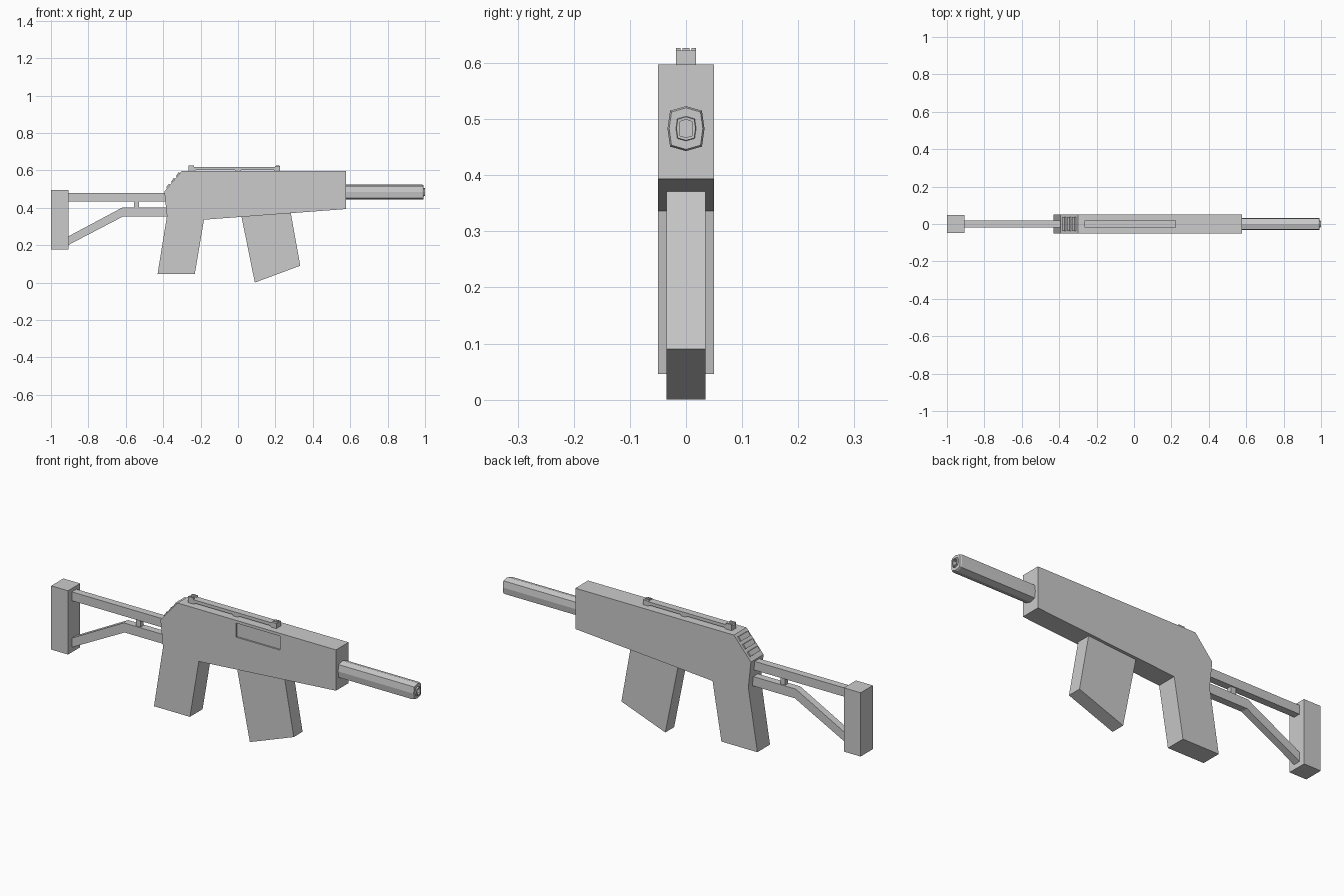
import bpy, bmesh, math
from mathutils import Vector

if "Cube" in bpy.data.objects:
    bpy.data.objects.remove(bpy.data.objects["Cube"])


def mesh_object(name, bm):
    bmesh.ops.recalc_face_normals(bm, faces=bm.faces)
    me = bpy.data.meshes.new(name)
    bm.to_mesh(me)
    bm.free()
    ob = bpy.data.objects.new(name, me)
    bpy.context.collection.objects.link(ob)
    return ob


def plate(name, profile, half):
    """Extrude an x-z profile symmetrically along y."""
    bm = bmesh.new()
    face = bm.faces.new([bm.verts.new((x, -half, z)) for x, z in profile])
    ext = bmesh.ops.extrude_face_region(bm, geom=[face])
    verts = [v for v in ext["geom"] if isinstance(v, bmesh.types.BMVert)]
    bmesh.ops.translate(bm, verts=verts, vec=(0, 2 * half, 0))
    return mesh_object(name, bm)


def box(name, x0, x1, y0, y1, z0, z1):
    bm = bmesh.new()
    bmesh.ops.create_cube(bm, size=1)
    bmesh.ops.scale(bm, verts=bm.verts, vec=(x1 - x0, y1 - y0, z1 - z0))
    bmesh.ops.translate(bm, verts=bm.verts,
                        vec=((x0 + x1) / 2, (y0 + y1) / 2, (z0 + z1) / 2))
    return mesh_object(name, bm)


def octagon_lathe(name, stations, zc):
    """Skin octagonal rings (x, half width, half height) along x, capping both ends."""
    bm = bmesh.new()
    shape = [(0, 1), (.86, .8), (1, 0), (.86, -.8), (0, -1), (-.86, -.8), (-1, 0), (-.86, .8)]
    rings = [[bm.verts.new((x, a * w, zc + b * h)) for a, b in shape]
             for x, w, h in stations]
    for r, s in zip(rings, rings[1:]):
        for i in range(8):
            j = (i + 1) % 8
            bm.faces.new((r[i], r[j], s[j], s[i]))
    bm.faces.new(rings[0])
    bm.faces.new(rings[-1])
    return mesh_object(name, bm)


# Body with sloped rear and raked grip
body = plate("body", [(-.30, .597), (.577, .597), (.577, .393), (-.182, .336),
                      (-.231, .046), (-.43, .046), (-.38, .355), (-.394, .487)], .05)

# Recessed side port, on the front side only
cutter = box("port_cutter", .025, .267, -.07, -.042, .513, .583)
cutter.hide_render = True
cutter.hide_viewport = True
cut = body.modifiers.new("port", 'BOOLEAN')
cut.object = cutter
cut.operation = 'DIFFERENCE'
cut.solver = 'EXACT'

# Ribs across the rear slope
low, high = Vector((-.394, .487)), Vector((-.30, .597))
along = (high - low).normalized()
out = Vector((-along.y, along.x))
for i, t in enumerate((.25, .53, .81)):
    c = low.lerp(high, t)
    pts = [c - along * .014 - out * .008, c - along * .014 + out * .006,
           c + along * .010 + out * .009, c + along * .014 - out * .008]
    plate(f"slope_rib_{i + 1}", [tuple(p) for p in pts], .037)

# Box magazine
plate("magazine", [(.01, .395), (.277, .40), (.333, .09), (.09, 0)], .035)

# Barrel with raised muzzle lip and bore
octagon_lathe("barrel", [(.56, .033, .040), (.985, .033, .040), (.993, .030, .037),
                         (.993, .018, .022), (1.0, .017, .021), (1.0, .012, .016),
                         (.96, .012, .016)], .483)

# Sight bar on top, with rear notch and front post
plate("sight_bar", [(-.265, .592), (-.265, .619), (.225, .619), (.225, .592),
                    (.20, .592), (.19, .603), (.02, .603), (.01, .594),
                    (-.01, .594), (-.02, .603), (-.225, .603), (-.235, .592)], .018)
for side in (-1, 1):
    y = sorted((side * .010, side * .018))
    box(f"rear_sight_ear_{'left' if side > 0 else 'right'}", -.265, -.235, *y, .610, .627)
box("front_sight_base", .198, .225, -.018, .018, .60, .622)
box("front_sight_post", .202, .222, -.006, .006, .615, .627)

# Skeleton stock: two rails, spacer and butt pad
box("stock_top_rail", -.92, -.37, -.018, .018, .434, .478)
plate("stock_lower_rail", [(-.36, .40), (-.62, .40), (-.92, .240), (-.92, .194),
                           (-.615, .353), (-.36, .353)], .018)
box("stock_spacer", -.557, -.53, -.012, .012, .39, .44)
box("butt_pad", -1.0, -.907, -.048, .048, .176, .495)
